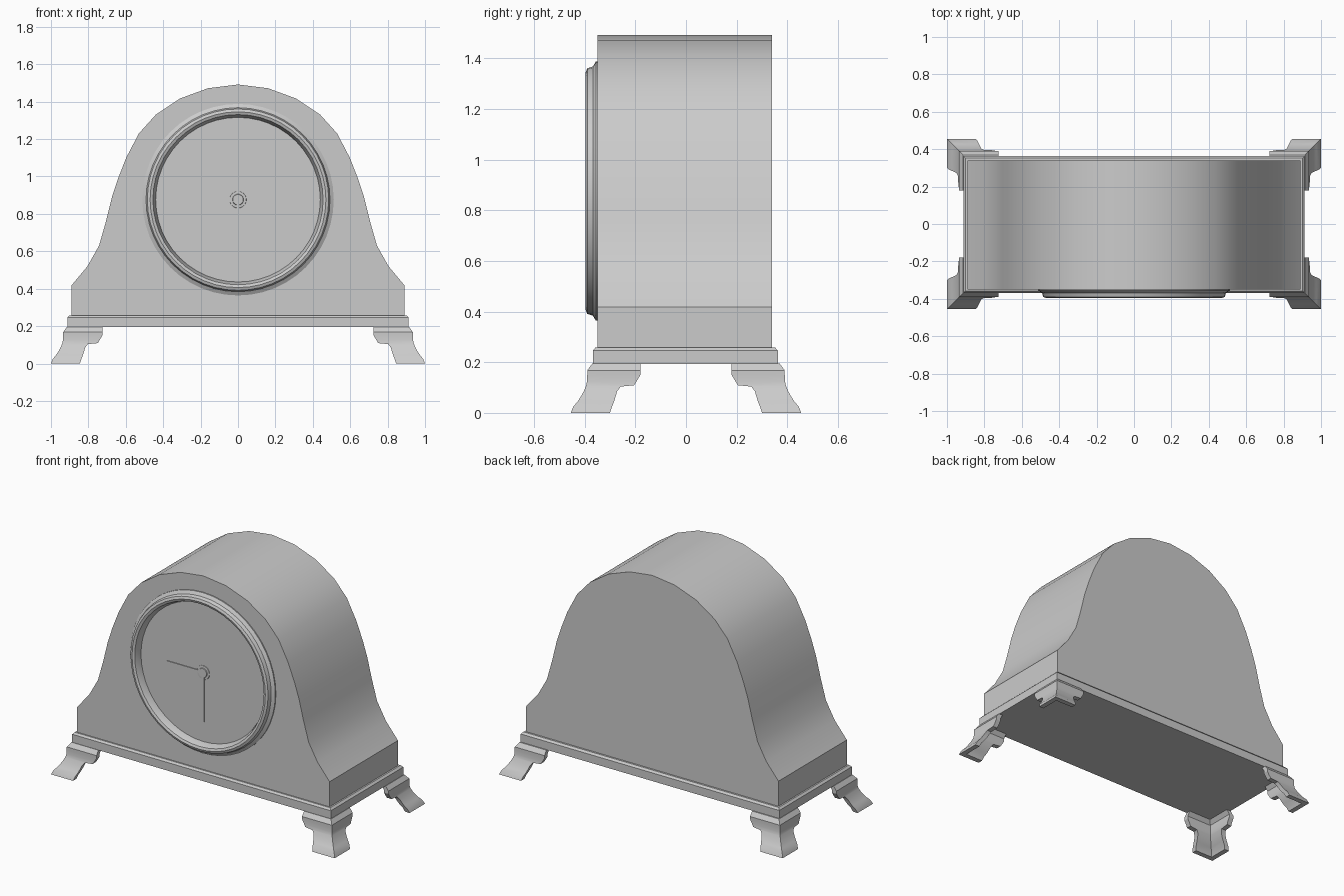
import bpy, bmesh, math
from mathutils import Vector

if "Cube" in bpy.data.objects:
    bpy.data.objects.remove(bpy.data.objects["Cube"])


def make_object(name, verts, faces, smooth=None):
    mesh = bpy.data.meshes.new(name)
    mesh.from_pydata(verts, [], faces)
    bm = bmesh.new()
    bm.from_mesh(mesh)
    bmesh.ops.recalc_face_normals(bm, faces=bm.faces)
    bm.to_mesh(mesh)
    bm.free()
    obj = bpy.data.objects.new(name, mesh)
    bpy.context.collection.objects.link(obj)
    if smooth:
        bpy.ops.object.select_all(action='DESELECT')
        obj.select_set(True)
        bpy.context.view_layer.objects.active = obj
        bpy.ops.object.shade_smooth_by_angle(angle=math.radians(smooth))
    return obj


def loft(name, rings, capped=True, closed=False, smooth=None):
    """Skin a stack of equal-length closed rings."""
    n, m = len(rings[0]), len(rings)
    verts = [p for r in rings for p in r]
    faces = []
    for k in range(m if closed else m - 1):
        a, b = k * n, ((k + 1) % m) * n
        faces += [(a + i, a + (i + 1) % n, b + (i + 1) % n, b + i) for i in range(n)]
    if capped and not closed:
        faces += [tuple(range(n)), tuple(range((m - 1) * n, m * n))]
    return make_object(name, verts, faces, smooth)


def rect(hx, y0, y1, z):
    return [(-hx, y0, z), (hx, y0, z), (hx, y1, z), (-hx, y1, z)]


def circle(r, y, n):
    return [(r * math.cos(2 * math.pi * i / n), y,
             CENTRE_Z + r * math.sin(2 * math.pi * i / n)) for i in range(n)]


CENTRE_Z = 0.876
FRONT = -0.349

# Arched case: mirrored half profile extruded front to back
half = [(0.89, 0.25), (0.89, 0.418), (0.805, 0.52), (0.743, 0.63), (0.706, 0.76),
        (0.674, 0.89), (0.643, 0.985), (0.598, 1.10), (0.53, 1.23), (0.44, 1.33),
        (0.31, 1.417), (0.16, 1.472)]
outline = half + [(0, 1.492)] + [(-x, z) for x, z in reversed(half)]
loft("case", [[(x, y, z) for x, z in outline] for y in (FRONT, 0.34)], smooth=25)

# Plinth with a small chamfer along its top edge
loft("plinth", [rect(0.912, -0.368, 0.363, 0.194),
                rect(0.912, -0.368, 0.363, 0.246),
                rect(0.900, -0.358, 0.352, 0.258)])

# Turned bezel around the dial
bezel = [(0.512, -0.345), (0.512, -0.356), (0.492, -0.368), (0.485, -0.390),
         (0.470, -0.396), (0.455, -0.390), (0.440, -0.352), (0.440, -0.345)]
loft("bezel", [circle(r, y, 48) for r, y in bezel], closed=True, smooth=30)

# Hub and hands
loft("hand_hub", [circle(r, y, 24) for r, y in
                  ((0.046, -0.347), (0.044, -0.351), (0.03, -0.352), (0.028, -0.357))],
     smooth=30)


def hand(name, x0, x1, z0, z1):
    loft(name, [[(x0, y, z0), (x1, y, z0), (x1, y, z1), (x0, y, z1)]
                for y in (-0.347, -0.354)])


hand("hour_hand", -0.255, -0.02, CENTRE_Z - 0.009, CENTRE_Z + 0.009)
hand("minute_hand", -0.009, 0.009, 0.563, CENTRE_Z - 0.02)

# Ogee bracket feet: (height, outward flare, arm length) per level
LEVELS = [(0.195, 0.0, 0.19), (0.168, 0.020, 0.19), (0.150, 0.020, 0.19),
          (0.125, 0.021, 0.175), (0.109, 0.024, 0.165), (0.104, 0.026, 0.112),
          (0.085, 0.034, 0.098), (0.065, 0.045, 0.092), (0.045, 0.058, 0.086),
          (0.025, 0.075, 0.078), (0.0, 0.085, 0.070)]
CX, CY, T = 0.915, 0.370, 0.032


def foot(name, sx, sy):
    rings = []
    for z, d, arm in LEVELS:
        pts = [(CX - arm, CY + d), (CX + d, CY + d), (CX + d, CY - arm),
               (CX + d - T, CY - arm), (CX + d - T, CY + d - T), (CX - arm, CY + d - T)]
        rings.append([(sx * x, sy * y, z) for x, y in pts])
    loft(name, rings, smooth=28)


for sx, side in ((-1, "left"), (1, "right")):
    for sy, end in ((-1, "front"), (1, "back")):
        foot(f"{end}_{side}_foot", sx, sy)
